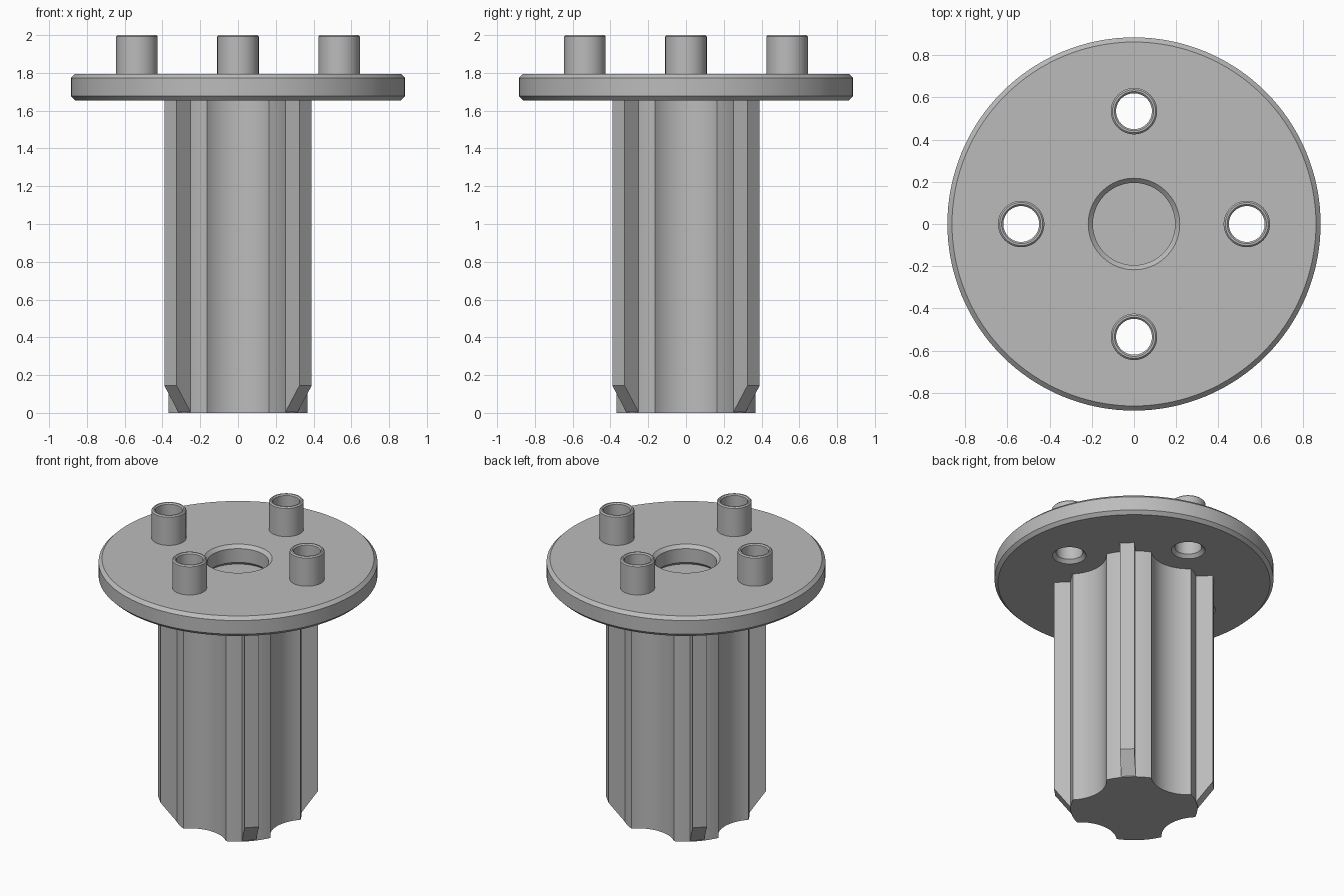
import bpy, bmesh
from math import sin, cos, pi, atan2, hypot

if "Cube" in bpy.data.objects:
    bpy.data.objects.remove(bpy.data.objects["Cube"], do_unlink=True)

grey = bpy.data.materials.new("plain_grey")
grey.use_nodes = True
COLOUR = (0.5, 0.5, 0.5, 1)
grey.diffuse_color = COLOUR
grey.node_tree.nodes["Principled BSDF"].inputs["Base Color"].default_value = COLOUR

# Main sizes
BASE, TOP, PEG_TOP = 1.655, 1.795, 2.0      # flange underside, flange top, peg top
RIM, HOLE, BORE, PEG = 0.885, 0.195, 0.085, 0.11
BEVEL = 0.022
PEG_RING = 0.535                            # distance of pegs and flutes from the axis
BODY = 0.403                                # shaft radius
FLUTE = (0.165, 0.368)                      # flute edge on the shaft


def finish(name, bm):
    bmesh.ops.recalc_face_normals(bm, faces=bm.faces)
    mesh = bpy.data.meshes.new(name)
    bm.to_mesh(mesh)
    bm.free()
    mesh.materials.append(grey)
    obj = bpy.data.objects.new(name, mesh)
    bpy.context.collection.objects.link(obj)
    return obj


def shade(obj):
    bpy.ops.object.select_all(action='DESELECT')
    obj.select_set(True)
    bpy.context.view_layer.objects.active = obj
    bpy.ops.object.shade_smooth_by_angle(angle=pi / 6)


def lathe(bm, profile, steps, centre=(0, 0), closed=False):
    """Turn an (r, z) profile around a vertical axis."""
    rings = []
    for r, z in profile:
        rings.append([bm.verts.new((centre[0] + r * cos(2 * pi * i / steps),
                                    centre[1] + r * sin(2 * pi * i / steps), z))
                      for i in range(steps)])
    pairs = list(zip(rings, rings[1:]))
    if closed:
        pairs.append((rings[-1], rings[0]))
    for a, b in pairs:
        for i in range(steps):
            j = (i + 1) % steps
            bm.faces.new((a[i], a[j], b[j], b[i]))
    return rings


def prism(bm, points, offset):
    """Extrude a closed outline along an offset vector."""
    face = bm.faces.new([bm.verts.new(p) for p in points])
    moved = bmesh.ops.extrude_face_region(bm, geom=[face])["geom"]
    bmesh.ops.translate(bm, vec=offset,
                        verts=[v for v in moved if isinstance(v, bmesh.types.BMVert)])


# Flange with a bevelled centre hole
bm = bmesh.new()
lathe(bm, [(HOLE + BEVEL, BASE), (RIM - BEVEL, BASE), (RIM, BASE + BEVEL),
           (RIM, TOP - BEVEL), (RIM - BEVEL, TOP), (HOLE + BEVEL, TOP),
           (HOLE, TOP - BEVEL), (HOLE, BASE + BEVEL)], 128, closed=True)
flange = finish("flange", bm)

# Peg bores, flared at the underside
spots = [(PEG_RING * cos(k * pi / 2), PEG_RING * sin(k * pi / 2)) for k in range(4)]
bm = bmesh.new()
for spot in spots:
    rings = lathe(bm, [(BORE + 2 * BEVEL, BASE - BEVEL), (BORE, BASE + BEVEL),
                       (BORE, TOP + BEVEL)], 48, spot)
    bm.faces.new(rings[0])
    bm.faces.new(rings[-1])
cutter = finish("bore_cutter", bm)
cutter.hide_render = True
mod = flange.modifiers.new("bores", 'BOOLEAN')
mod.operation, mod.solver, mod.object = 'DIFFERENCE', 'EXACT', cutter
bpy.context.view_layer.objects.active = flange
bpy.ops.object.modifier_apply(modifier=mod.name)
bpy.data.objects.remove(cutter, do_unlink=True)
shade(flange)

# Hollow pegs
LIP = 0.008
for k, spot in enumerate(spots):
    bm = bmesh.new()
    lathe(bm, [(PEG, TOP), (PEG, PEG_TOP - LIP), (PEG - LIP, PEG_TOP),
               (BORE + LIP, PEG_TOP), (BORE, PEG_TOP - LIP), (BORE, TOP)], 48, spot)
    shade(finish(f"peg_{k + 1}", bm))

# Fluted shaft: one concave flute and one convex land per quarter
outline = []
flute_r = hypot(FLUTE[0], PEG_RING - FLUTE[1])
half = atan2(FLUTE[0], PEG_RING - FLUTE[1])
edge = atan2(FLUTE[0], FLUTE[1])
for k in range(4):
    turn = k * pi / 2
    for i in range(25):
        a = half * (1 - i / 12)
        x, y = PEG_RING - flute_r * cos(a), -flute_r * sin(a)
        outline.append((x * cos(turn) - y * sin(turn), x * sin(turn) + y * cos(turn), 0))
    for i in range(1, 12):
        a = turn + edge + (pi / 2 - 2 * edge) * i / 12
        outline.append((BODY * cos(a), BODY * sin(a), 0))
bm = bmesh.new()
prism(bm, outline, (0, 0, BASE))
shade(finish("shaft", bm))

# Diagonal ribs with a sloped foot
RIB_HALF = 0.046
side = [(0.38, 0.03), (0.398, 0), (0.506, 0.145), (0.506, BASE), (0.38, BASE)]
for k in range(4):
    a = pi / 4 + k * pi / 2
    bm = bmesh.new()
    prism(bm, [(r * cos(a) + RIB_HALF * sin(a), r * sin(a) - RIB_HALF * cos(a), z)
               for r, z in side],
          (-2 * RIB_HALF * sin(a), 2 * RIB_HALF * cos(a), 0))
    finish(f"rib_{k + 1}", bm)
